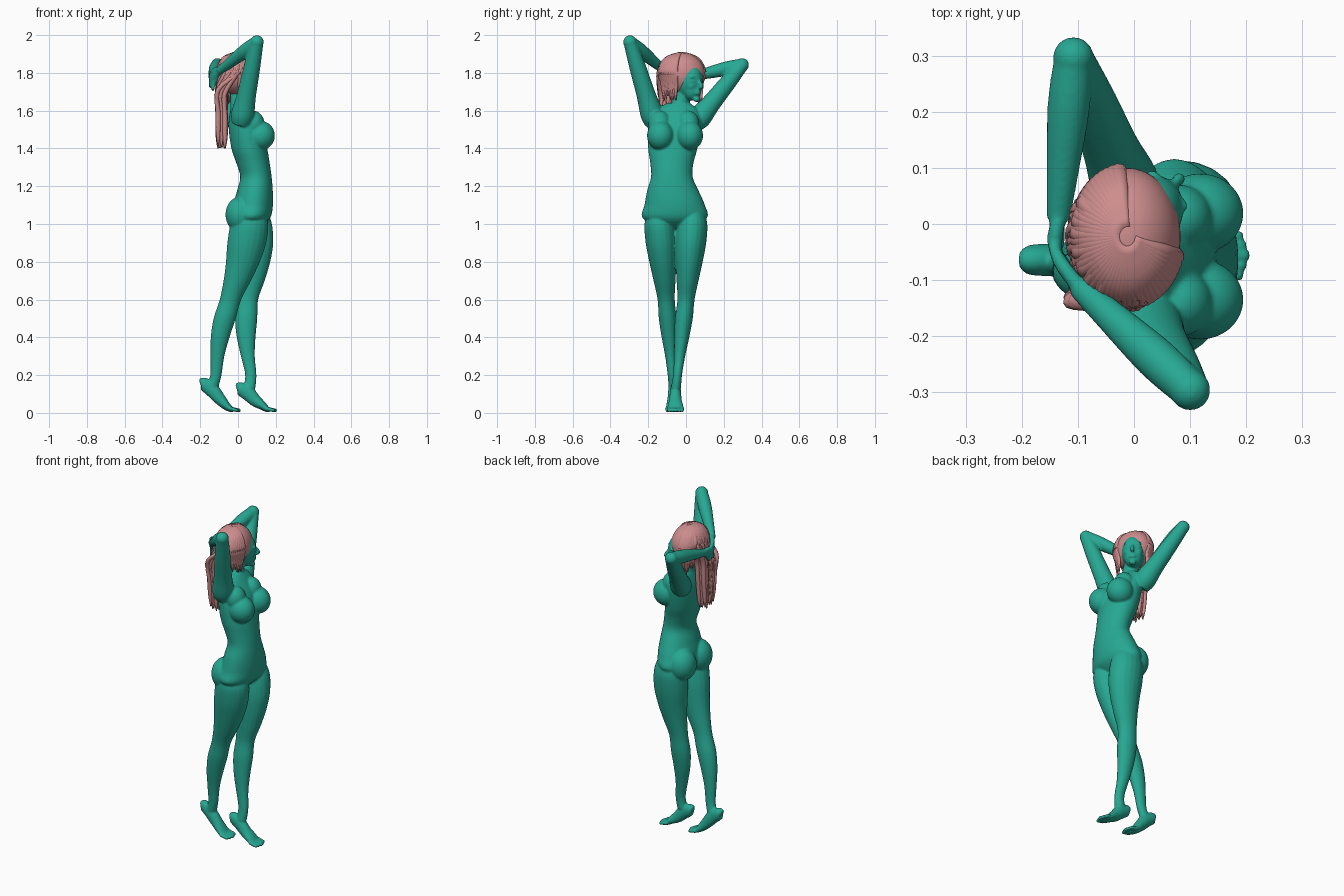
import bpy, bmesh, math, random
from mathutils import Vector, Matrix

random.seed(4)
if "Cube" in bpy.data.objects:
    bpy.data.objects.remove(bpy.data.objects["Cube"])


def material(name, rgb):
    m = bpy.data.materials.new(name)
    m.use_nodes = True
    m.diffuse_color = (*rgb, 1)
    m.node_tree.nodes["Principled BSDF"].inputs["Base Color"].default_value = (*rgb, 1)
    return m


green = material("sea green", (.02, .39, .29))
pink = material("dusty pink", (.62, .27, .27))


def blend(before, start, end, after, t):
    """Point on a Catmull-Rom segment."""
    pull_out = (end - before) / 2
    pull_in = (after - start) / 2
    ease = t * t * (3 - 2 * t)
    return (start.lerp(end, ease) + pull_out * t * (1 - t) ** 2 - pull_in * t * t * (1 - t))


def loft(bm, centres, widths, depths=None, level=False, sides=20, steps=4):
    """Closed skin of ellipses along a path; level keeps the rings horizontal."""
    keys = [Vector((*c, w, d)) for c, w, d in zip(centres, widths, depths or widths)]
    keys = [keys[0], *keys, keys[-1]]
    samples = [blend(*segment, i / steps)
               for segment in zip(keys, keys[1:], keys[2:], keys[3:]) for i in range(steps)]
    samples.append(keys[-1])
    path = [s.xyz if len(s) < 4 else Vector(s[:3]) for s in samples]
    last = len(path) - 1
    rings = []
    for i, (centre, sample) in enumerate(zip(path, samples)):
        tangent = path[min(i + 1, last)] - path[max(i - 1, 0)]
        turned = Matrix.Identity(3) if level else tangent.to_track_quat('Z', 'Y').to_matrix()
        angles = [math.tau * j / sides for j in range(sides)]
        rings.append([bm.verts.new(centre + turned @ Vector(
            (sample[3] * math.cos(a), sample[4] * math.sin(a), 0))) for a in angles])
    for low, high in zip(rings, rings[1:]):
        for j in range(sides):
            bm.faces.new((low[j - 1], low[j], high[j], high[j - 1]))
    bm.faces.new(rings[0])
    bm.faces.new(rings[-1])


def ball(bm, centre, radii, yaw=0):
    placed = Matrix.Translation(centre) @ Matrix.Rotation(yaw, 4, 'Z') @ Matrix.Diagonal((*radii, 1))
    bmesh.ops.create_icosphere(bm, subdivisions=4, radius=1, matrix=placed)


def finish(bm, name, mat):
    bmesh.ops.recalc_face_normals(bm, faces=bm.faces)
    mesh = bpy.data.meshes.new(name)
    bm.to_mesh(mesh)
    bm.free()
    for face in mesh.polygons:
        face.use_smooth = True
    mesh.materials.append(mat)
    ob = bpy.data.objects.new(name, mesh)
    bpy.context.collection.objects.link(ob)
    return ob


body = bmesh.new()

# torso: ring centre, then depth and half width, from pelvis to neck base
torso = [((.07, -.06, .98), .05, .06), ((.07, -.06, 1.03), .1, .17), ((.08, -.06, 1.1), .105, .16),
         ((.09, -.07, 1.18), .094, .135), ((.095, -.075, 1.25), .083, .11),
         ((.08, -.075, 1.32), .088, .114), ((.06, -.07, 1.4), .095, .13),
         ((.04, -.06, 1.52), .09, .14), ((.02, -.05, 1.6), .06, .115), ((.01, -.04, 1.64), .04, .06)]
loft(body, *zip(*torso), level=True, sides=40)
for side in (-1, 1):
    ball(body, (.118, -.058 + side * .077, 1.468), (.077, .071, .078))
    ball(body, (.08, -.065 + side * .075, 1.53), (.06, .06, .07))
    ball(body, (.012, -.06 + side * .077, 1.05), (.078, .083, .095))


# legs: straight bones with a forward thigh and a backward calf
def leg(hip, knee, ankle, heel):
    hip, knee, ankle = Vector(hip), Vector(knee), Vector(ankle)
    radii = [.1, .103, .09, .073, .057, .059, .05, .037, .03]
    half = len(radii) // 2
    bones = [hip.lerp(knee, i / half) for i in range(half)]
    bones += [knee.lerp(ankle, i / half) for i in range(half + 1)]
    for i, bone in enumerate(bones):
        bone.x += .016 * math.sin(math.pi * i / half)
    top = hip + Vector((0, 0, .07))
    loft(body, [top, *bones, heel], [.075, *radii, .032],
         [.06, *(r * .8 for r in radii), .027], level=True)


leg((.06, -.14, 1), (-.04, -.105, .6), (-.117, -.073, .2), (-.135, -.066, .14))
leg((.08, .033, 1), (.05, 0, .6), (.068, -.045, .2), (.06, -.053, .13))


# feet on tiptoe, from heel to ball, then five toes
def foot(x, y, heel):
    rise = [heel, heel, heel * .8, heel * .5, .04, .02, .015]
    run = [-.01, .005, .05, .09, .125, .15, .165]
    loft(body, [(x + r, y, z) for r, z in zip(run, rise)],
         [.018, .027, .03, .034, .041, .042, .036], [.02, .034, .039, .033, .024, .016, .01])
    for i in range(-2, 3):
        reach = x + .205 - .006 * abs(i)
        across = y + i * .018
        loft(body, [(x + .14, across, .024), (reach - .01, across, .014), (reach, across, .012)],
             [.011, .01, .006], sides=10)


foot(-.19, -.064, .155)
foot(.002, -.056, .13)


# raised arms: upper arm, forearm, then four fingers and a thumb
def arm(shoulder, elbow, wrist, tip):
    shoulder, elbow, wrist, tip = map(Vector, (shoulder, elbow, wrist, tip))
    upper = [shoulder.lerp(elbow, t) for t in (0, .12, .35, .7, 1)]
    loft(body, upper, [.05, .061, .051, .044, .035])
    ball(body, elbow, (.036, .036, .036))
    lower = [elbow.lerp(wrist, t) for t in (0, .3, .7, 1)]
    loft(body, lower, [.034, .038, .029, .021])
    for finger in range(4):
        spread = Vector((0, 0, .014)) * (finger - 1.5)
        knuckle = wrist.lerp(tip, .5) + spread + Vector((-.008, 0, .008))
        loft(body, [wrist + spread / 2, knuckle, tip + spread * 1.2], [.014, .013, .007], sides=10)
    thumb = wrist.lerp(tip, .4) - Vector((0, 0, .035))
    loft(body, [wrist, thumb, thumb.lerp(tip, .3) - Vector((0, 0, .02))], [.013, .011, .007], sides=10)


arm((.015, -.165, 1.53), (.1, -.296, 1.963), (-.1, -.11, 1.81), (-.15, -.02, 1.75))
arm((-.005, .045, 1.53), (-.108, .297, 1.842), (-.135, .01, 1.775), (-.13, -.08, 1.735))

# neck and head, turned toward the left shoulder
turn = math.radians(45)


def on_head(forward, side, z):
    return Matrix.Rotation(turn, 3, 'Z') @ Vector((forward, side, z))


loft(body, [(.01, -.045, 1.56), (.006, -.03, 1.63), (0, -.005, 1.73)], [.06, .046, .045])
ball(body, on_head(.015, 0, 1.76), (.086, .068, .098), turn)
ball(body, on_head(.045, 0, 1.71), (.05, .05, .058), turn)
ball(body, on_head(.08, 0, 1.66), (.018, .02, .015), turn)
nose = [on_head(.09, 0, 1.775), on_head(.106, 0, 1.75), on_head(.115, 0, 1.728), on_head(.1, 0, 1.718)]
loft(body, nose, [.006, .008, .012, .008], sides=10)
for lip in (1.69, 1.7):
    ball(body, on_head(.093, 0, lip), (.009, .02, .006), turn)
for side in (-.03, .03):
    ball(body, on_head(.083, side, 1.778), (.013, .02, .007), turn)
    ball(body, on_head(.081, side, 1.758), (.012, .014, .007), turn)
    ball(body, on_head(.066, side, 1.73), (.022, .02, .022), turn)

# fuse every part of the figure into one smooth skin
figure = finish(body, "body", green)
fuse = figure.modifiers.new("fuse", 'REMESH')
fuse.mode = 'VOXEL'
fuse.voxel_size = .0055
fuse.use_smooth_shade = True
relax = figure.modifiers.new("relax", 'SMOOTH')
relax.iterations = 5

# hair cap
cap_centre, cap_radii = Vector((-.012, -.022, 1.795)), Vector((.095, .122, .112))
cap = bmesh.new()
ball(cap, cap_centre, cap_radii)
finish(cap, "hair_cap", pink)


def on_cap(azimuth, elevation):
    e = math.radians(elevation)
    outward = Vector((math.cos(e) * math.cos(azimuth), math.cos(e) * math.sin(azimuth), math.sin(e)))
    return cap_centre + outward * cap_radii * .98


# hair locks, swept from the crown to the back and sides
locks = bmesh.new()
count = 44
for i in range(count):
    degrees = 100 + 242 * i / (count - 1)
    azimuth = math.radians(degrees)
    path = [on_cap(azimuth, elevation) for elevation in (82, 45, 5)]
    widths = [.008, .014, .016]
    uneven = random.uniform(-.012, .012)
    if 150 < degrees < 285:
        spread = (degrees - 217) / 67
        layer = .02 * math.sin(i * 2.3)
        for z, gather in ((1.7, .065), (1.58, .056), (1.47, .045), (1.41, .04)):
            path.append((-.086 + layer, -.076 - gather * spread, z + uneven))
        widths += [.016, .014, .012, .003]
    else:
        temple = on_cap(azimuth, -28)
        path += [temple, (temple.x * .9, temple.y, 1.66 + uneven * 2)]
        widths += [.014, .003]
    loft(locks, path, widths, [w * .8 for w in widths], sides=8)
finish(locks, "hair_locks", pink)
